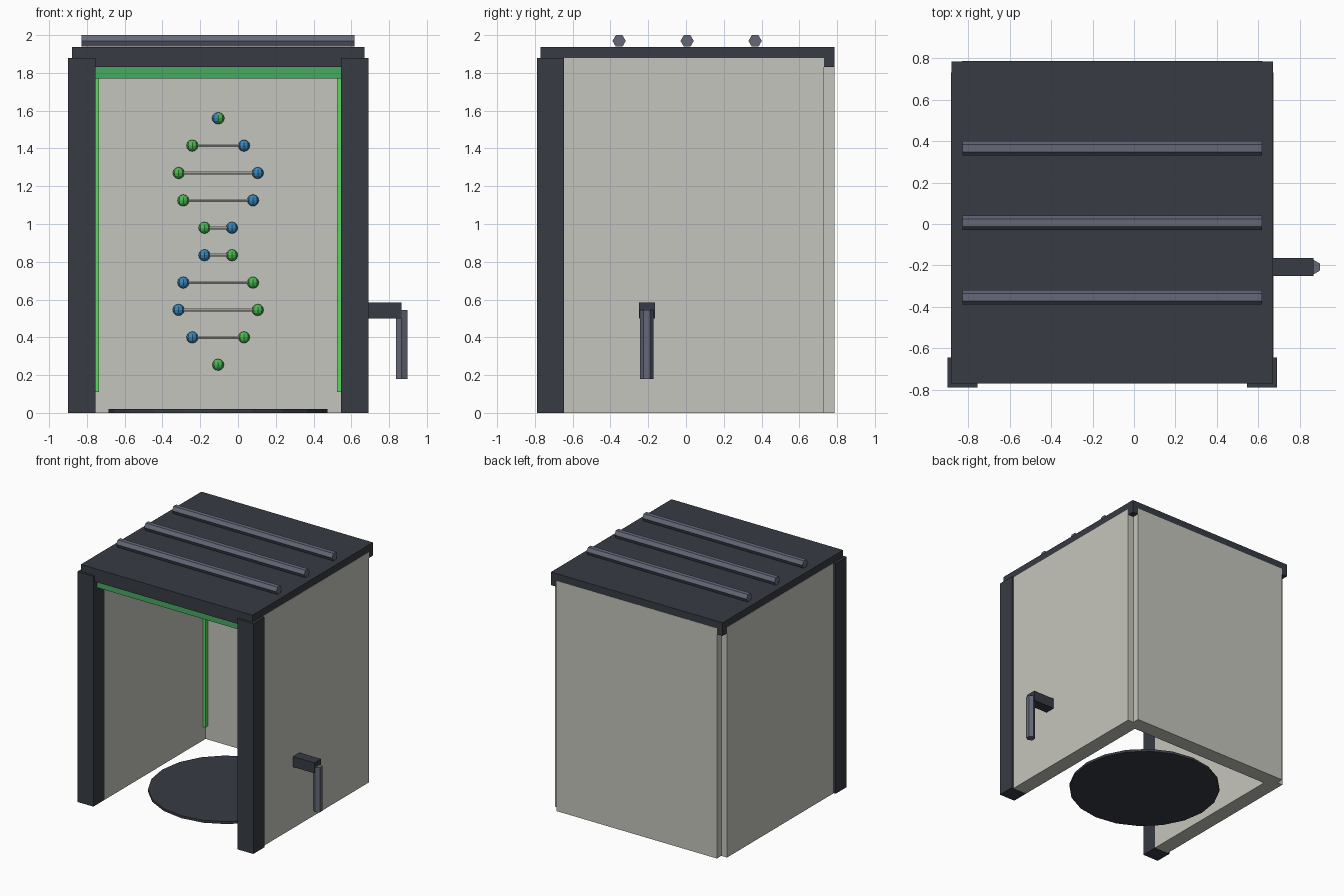
import bpy
import math

if "Cube" in bpy.data.objects:
    bpy.data.objects.remove(bpy.data.objects["Cube"])

CX = -0.105  # booth centre line; the side handle pushes it left of x = 0


def material(name, rgb):
    m = bpy.data.materials.new(name)
    m.diffuse_color = (*rgb, 1.0)
    m.use_nodes = True
    m.node_tree.nodes["Principled BSDF"].inputs["Base Color"].default_value = m.diffuse_color
    return m


CHARCOAL = material("charcoal", (0.038, 0.044, 0.056))
WALL = material("warm_grey", (0.56, 0.56, 0.51))
SLATE = material("slate", (0.13, 0.14, 0.185))
SIGN = material("sign_green", (0.06, 0.40, 0.12))
LIGHT = material("strip_green", (0.11, 0.68, 0.12))
BEAD_GREEN = material("bead_green", (0.07, 0.50, 0.08))
BEAD_BLUE = material("bead_blue", (0.04, 0.24, 0.50))
RUNG = material("rung_grey", (0.50, 0.50, 0.47))


def finish(name, mat):
    ob = bpy.context.object
    ob.name = name
    ob.data.materials.append(mat)
    return ob


def box(name, mat, x, y, z):
    """Box from (min, max) ranges on each axis."""
    bpy.ops.mesh.primitive_cube_add(size=1)
    ob = finish(name, mat)
    ob.location = [(a + b) / 2 for a, b in (x, y, z)]
    ob.scale = [b - a for a, b in (x, y, z)]
    return ob


def cylinder(name, mat, sides, radius, depth, loc, rot=(0, 0, 0)):
    bpy.ops.mesh.primitive_cylinder_add(vertices=sides, radius=radius, depth=depth,
                                        location=loc, rotation=rot)
    return finish(name, mat)


def mirrored(name, mat, inner, outer, y, z):
    """Pair of boxes either side of the booth centre line."""
    box("left_" + name, mat, (CX - outer, CX - inner), y, z)
    box("right_" + name, mat, (CX + inner, CX + outer), y, z)


# Shell: front posts, thick walls with notched back corners, roof slab
mirrored("front_post", CHARCOAL, 0.65, 0.795, (-0.788, -0.645), (0, 1.88))
mirrored("side_wall", WALL, 0.65, 0.777, (-0.645, 0.73), (0, 1.88))
box("back_wall", WALL, (CX - 0.725, CX + 0.725), (0.66, 0.787), (0, 1.88))
box("roof", CHARCOAL, (CX - 0.775, CX + 0.775), (-0.77, 0.785), (1.83, 1.937))

# Three hexagonal bars on the roof
for i in range(3):
    cylinder(f"roof_bar_{i + 1}", SLATE, 6, 0.035, 1.445,
             (CX, 0.006 + 0.36 * (i - 1), 1.969), (0, math.pi / 2, 0))

# Lit panel under the front edge of the roof, light strips in the back corners
box("front_light_panel", SIGN, (CX - 0.65, CX + 0.65), (-0.74, -0.68), (1.77, 1.83))
mirrored("light_strip", LIGHT, 0.63, 0.65, (0.63, 0.66), (0.11, 1.77))

# Floor disc
cylinder("floor_disc", CHARCOAL, 20, 0.58, 0.02, (CX, 0, 0.01))

# Side handle
box("handle_arm", CHARCOAL, (0.66, 0.866), (-0.25, -0.165), (0.50, 0.585))
cylinder("handle_grip", SLATE, 6, 0.035, 0.365, (0.866, -0.208, 0.3625))

# Flat double helix of beads and rungs on the inside of the back wall
for i in range(10):
    z = 0.255 + 0.145 * i
    off = 0.213 * math.sin(math.radians(40 * i))
    for label, mat, x in (("green", BEAD_GREEN, off), ("blue", BEAD_BLUE, -off)):
        if i == 0 and label == "blue":
            continue  # the strands meet in a single bead at the bottom
        if i == 9:
            x = 0.002 if label == "green" else -0.002
        bpy.ops.mesh.primitive_uv_sphere_add(segments=8, ring_count=6, radius=0.031,
                                             location=(CX + x, 0.64, z))
        finish(f"{label}_bead_{i + 1}", mat)
    if 0 < i < 9:
        cylinder(f"rung_{i + 1}", RUNG, 6, 0.009, 2 * abs(off),
                 (CX, 0.64, z), (0, math.pi / 2, 0))
